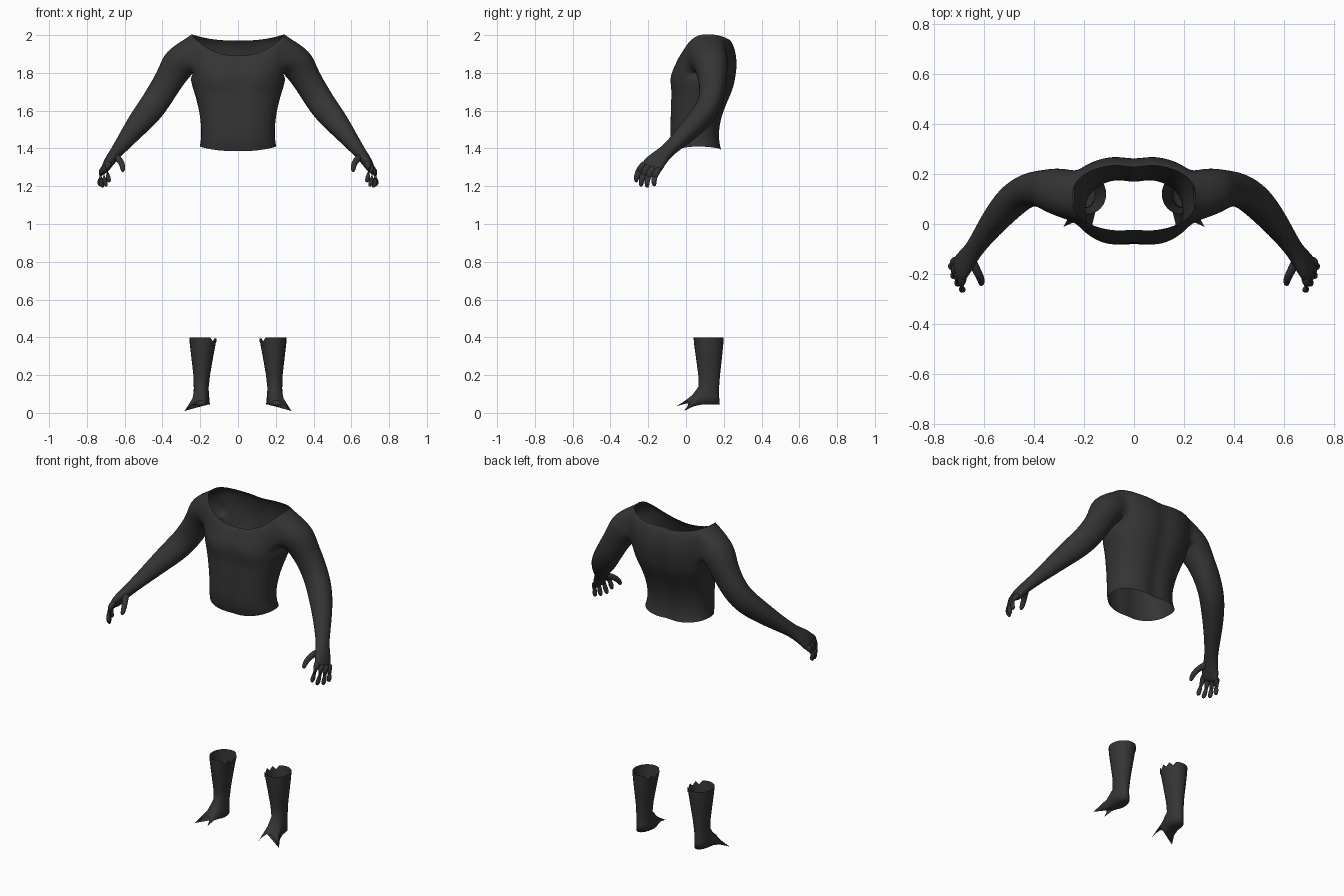
import bpy, bmesh, math
from mathutils import Vector

cube = bpy.data.objects.get("Cube")
if cube:
    bpy.data.objects.remove(cube)

skin = bpy.data.materials.new("charcoal")
skin.use_nodes = True
skin.diffuse_color = (0.035, 0.035, 0.035, 1)
skin.node_tree.nodes["Principled BSDF"].inputs["Base Color"].default_value = skin.diffuse_color


def finish(bm, name, levels):
    """Turn the half-body mesh into a mirrored, smooth object."""
    bmesh.ops.recalc_face_normals(bm, faces=bm.faces)
    for f in bm.faces:
        f.smooth = True
    mesh = bpy.data.meshes.new(name)
    bm.to_mesh(mesh)
    bm.free()
    mesh.materials.append(skin)
    ob = bpy.data.objects.new(name, mesh)
    bpy.context.collection.objects.link(ob)
    mirror = ob.modifiers.new("mirror", 'MIRROR')
    mirror.use_clip = True
    if levels:
        sub = ob.modifiers.new("smooth", 'SUBSURF')
        sub.levels = sub.render_levels = levels
    return ob


def body_point(t, ring, cx=0.0, power=1.0):
    """Point at angle t of a level ring whose height differs front, side and back."""
    z_front, z_side, z_back, half, y_front, y_back = ring
    c, s = math.cos(t), math.sin(t)
    z = z_side * c * c + (z_front if s < 0 else z_back) * s * s
    x = math.copysign(abs(c) ** power, c) * half
    y = (y_front + y_back) / 2 + math.copysign(abs(s) ** power, s) * (y_back - y_front) / 2
    return Vector((cx + x, y, z))


def strip(bm, a, b, closed):
    n = len(a)
    for i in range(n if closed else n - 1):
        j = (i + 1) % n
        bm.faces.new((a[i], a[j], b[j], b[i]))


def sections(bm, path, units):
    """Rings of verts across a path of (centre, radius up, radius sideways)."""
    pts = [Vector(p[0]) for p in path]
    rings = []
    for i, (_, ru, rv) in enumerate(path):
        d = (pts[min(i + 1, len(pts) - 1)] - pts[max(i - 1, 0)]).normalized()
        v = Vector((0, 1, 0))
        v = (v - d * v.dot(d)).normalized()
        u = v.cross(d)
        if u.z < 0 and abs(d.z) < 0.99:
            u = -u
        rings.append([bm.verts.new(pts[i] + v * a * rv + u * b * ru) for a, b in units])
    for a, b in zip(rings, rings[1:]):
        strip(bm, a, b, True)
    return rings


# Torso: half rings from waist to neckline (front z, side z, back z, half width, front y, back y)
torso_rings = [
    (1.385, 1.41, 1.395, .203, -.07, .192),
    (1.43, 1.44, 1.43, .198, -.083, .183),
    (1.49, 1.49, 1.49, .194, -.088, .18),
    (1.56, 1.56, 1.56, .2, -.085, .192),
    (1.63, 1.63, 1.63, .213, -.085, .217),
    (1.69, 1.69, 1.69, .23, -.08, .245),
    (1.735, 1.735, 1.74, .245, -.08, .262),
    (1.78, 1.78, 1.79, .255, -.08, .27),
    (1.82, 1.85, 1.85, .265, -.07, .277),
    (1.86, 1.93, 1.91, .275, -.052, .268),
    (1.88, 1.985, 1.95, .272, -.04, .255),
    (1.89, 2.005, 1.97, .248, -.03, .24),
]
COLS, C0, C1, R0, R1 = 16, 5, 11, 7, 10
bm = bmesh.new()
grid = []
for ring in torso_rings:
    row = []
    for k in range(COLS + 1):
        p = body_point(math.pi * (k / COLS - 0.5), ring, power=0.83)
        if k in (0, COLS):
            p.x = 0
        if k > COLS / 2:        # spine groove
            p.y -= 0.016 * math.exp(-(p.x / 0.04) ** 2)
        else:                   # breastbone groove and chest muscles
            p.y += 0.008 * math.exp(-(p.x / 0.03) ** 2)
            p.y -= 0.014 * math.exp(-((p.x - 0.11) / 0.07) ** 2 - ((p.z - 1.765) / 0.045) ** 2)
        row.append(bm.verts.new(p))
    grid.append(row)
for r in range(len(grid) - 1):
    for k in range(COLS):
        if not (R0 <= r < R1 and C0 <= k < C1):
            bm.faces.new((grid[r][k], grid[r][k + 1], grid[r + 1][k + 1], grid[r + 1][k]))

# Armhole outline, clockwise from its upper front corner
cells = ([(R1, k) for k in range(C0, C1)] + [(r, C1) for r in range(R1, R0, -1)]
         + [(R0, k) for k in range(C1, C0, -1)] + [(r, C0) for r in range(R0, R1)])
hole = [grid[r][k] for r, k in cells]
units = []
for r, k in cells:
    w = Vector((2 * (k - C0) / (C1 - C0) - 1, 2 * (r - R0) / (R1 - R0) - 1)).normalized()
    units.append((w.x, w.y))

# Arm and palm grow out of the armhole
arm_path = [
    ((.305, .13, 1.865), .098, .102),
    ((.352, .14, 1.785), .078, .082),
    ((.40, .142, 1.705), .076, .073),
    ((.447, .125, 1.63), .074, .068),
    ((.49, .09, 1.575), .071, .067),
    ((.54, .035, 1.515), .06, .06),
    ((.59, -.03, 1.45), .047, .048),
    ((.627, -.083, 1.403), .038, .041),
    ((.648, -.112, 1.375), .033, .042),
    ((.672, -.145, 1.345), .03, .052),
    ((.693, -.175, 1.312), .026, .061),
    ((.707, -.192, 1.285), .018, .058),
]
arm = sections(bm, arm_path, units)
strip(bm, hole, arm[0], True)
bm.faces.new(arm[-1])
finish(bm, "torso_and_arms", 2)

# Fingers and thumb
circle = [(math.cos(a * math.tau / 8), math.sin(a * math.tau / 8)) for a in range(8)]
fingers = {
    "index_finger": [(.682, -.205, 1.33), (.692, -.24, 1.3), (.692, -.262, 1.26), (.68, -.264, 1.218)],
    "middle_finger": [(.695, -.19, 1.315), (.71, -.217, 1.285), (.712, -.237, 1.24), (.695, -.238, 1.195)],
    "ring_finger": [(.705, -.165, 1.305), (.722, -.192, 1.275), (.728, -.208, 1.232), (.715, -.205, 1.19)],
    "little_finger": [(.708, -.14, 1.295), (.728, -.16, 1.27), (.735, -.172, 1.235), (.728, -.167, 1.198)],
    "thumb": [(.655, -.135, 1.36), (.63, -.185, 1.345), (.61, -.222, 1.312), (.61, -.245, 1.275)],
}
for name, pts in fingers.items():
    bm = bmesh.new()
    path = [(p, r, r) for p, r in zip(pts, (.021, .019, .017, .012))]
    rings = sections(bm, path, circle)
    bm.faces.new(rings[0])
    bm.faces.new(rings[-1])
    finish(bm, name, 2)

# Lower legs: open tubes running into forked, open-fronted feet
leg_rings = [
    (.40, .40, .40, .073, .04, .20),
    (.37, .37, .37, .069, .042, .198),
    (.29, .29, .29, .057, .053, .19),
    (.20, .20, .20, .044, .065, .18),
    (.14, .13, .12, .039, .067, .174),
    (.095, .09, .08, .042, .035, .176),
    (.068, .045, .043, .046, .0, .178),
]
SIDES = 24
toes = [(-0.55, Vector((.283, -.012, .01))), (-2.05, Vector((.172, -.052, .035)))]
bm = bmesh.new()
rows = []
for r, ring in enumerate(leg_rings):
    row = []
    for k in range(SIDES):
        t = math.tau * k / SIDES - math.pi / 2
        p = body_point(t, ring, cx=.184 + .011 * min(r / 4, 1))
        pull = (r == 6) * 1.0 + (r == 5) * 0.2
        for angle, toe in toes:
            p = p.lerp(toe, pull * math.exp(-((t - angle + math.pi) % math.tau - math.pi) ** 2 / 0.07))
        if r == 0 and math.cos(t) < -0.3 and k % 2:     # torn inner edge
            p.z -= 0.022
        row.append(bm.verts.new(p))
    rows.append(row)
for a, b in zip(rows, rows[1:]):
    strip(bm, a, b, True)
# Sole under the heel and arch
rim = rows[-1]
for k in range(4, SIDES // 2 - 1):
    bm.faces.new((rim[k], rim[k + 1], rim[SIDES - k - 1], rim[SIDES - k]))
bm.faces.new((rim[SIDES // 2 - 1], rim[SIDES // 2], rim[SIDES // 2 + 1]))
finish(bm, "lower_legs", 0)
